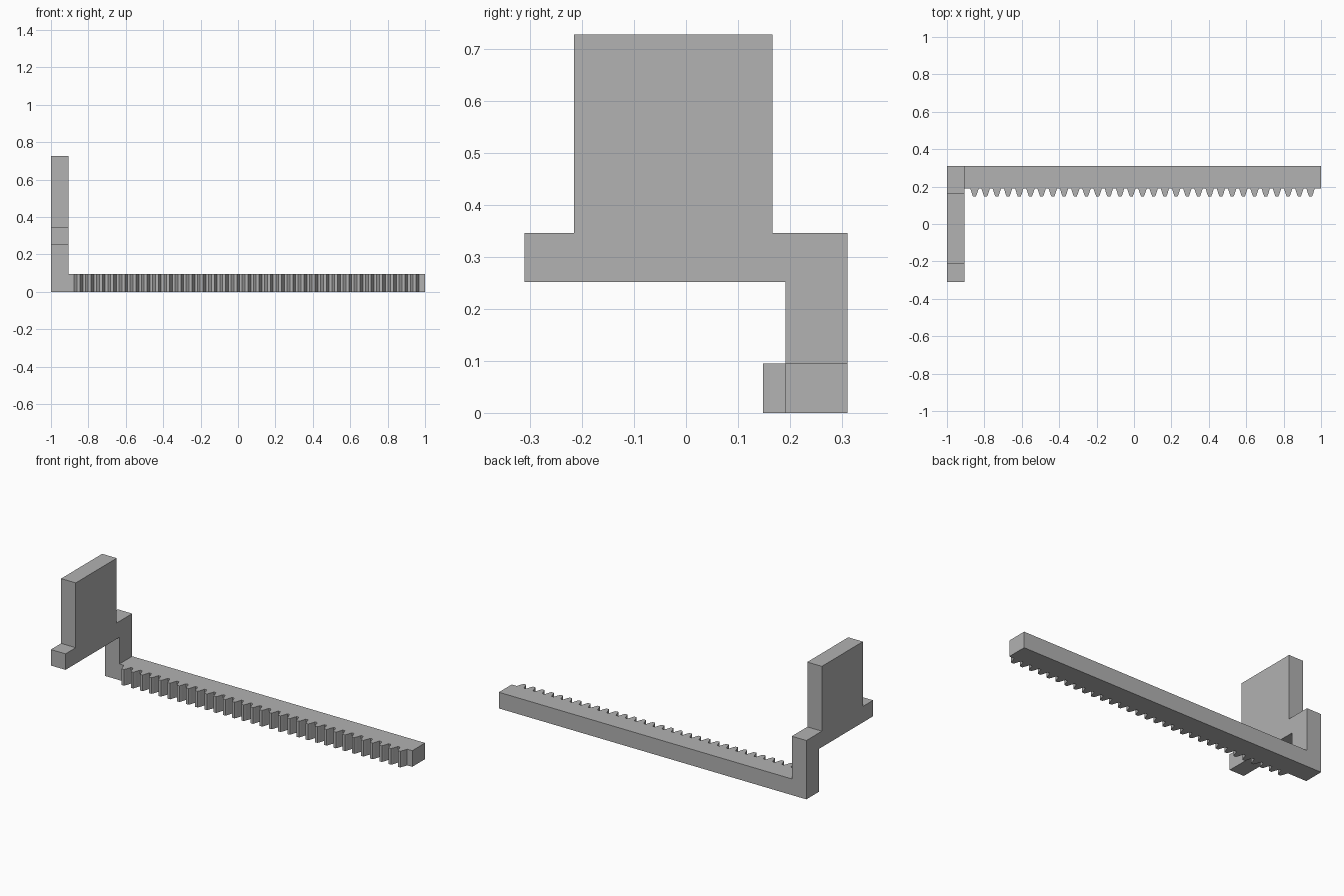
import bpy
import bmesh
from mathutils import Vector

cube = bpy.data.objects.get("Cube")
if cube:
    bpy.data.objects.remove(cube, do_unlink=True)

GREY = (0.445, 0.445, 0.445, 1)
grey = bpy.data.materials.new("plain grey")
grey.use_nodes = True
grey.diffuse_color = GREY
grey.node_tree.nodes["Principled BSDF"].inputs["Base Color"].default_value = GREY


def extrude_profile(name, points, offset):
    """Solid made by sweeping a closed flat outline along an offset."""
    bm = bmesh.new()
    face = bm.faces.new([bm.verts.new(p) for p in points])
    swept = bmesh.ops.extrude_face_region(bm, geom=[face])["geom"]
    verts = [g for g in swept if isinstance(g, bmesh.types.BMVert)]
    bmesh.ops.translate(bm, verts=verts, vec=Vector(offset))
    bmesh.ops.recalc_face_normals(bm, faces=bm.faces)
    mesh = bpy.data.meshes.new(name)
    bm.to_mesh(mesh)
    bm.free()
    mesh.materials.append(grey)
    obj = bpy.data.objects.new(name, mesh)
    bpy.context.collection.objects.link(obj)
    return obj


THICK = 0.095
LEFT, RIGHT = -1.0, 1.0
BACK, ROOT, TIP = 0.31, 0.191, 0.148

# End plate: post, crossbar and tall panel in one outline
plate = [(BACK, 0), (BACK, 0.346), (0.166, 0.346), (0.166, 0.727),
         (-0.215, 0.727), (-0.215, 0.346), (-BACK, 0.346),
         (-BACK, 0.252), (ROOT, 0.252), (ROOT, 0)]
extrude_profile("end_plate", [(LEFT, y, z) for y, z in plate], (THICK, 0, 0))

# Toothed rack: bar outline with slightly rounded tooth flanks
TEETH, FIRST, PITCH = 31, -0.853, 0.0599
flank = [(0.023, ROOT), (0.018, 0.176), (0.013, 0.160), (0.008, TIP)]
tooth = [(-w, y) for w, y in flank] + [(w, y) for w, y in reversed(flank)]

start = LEFT + THICK
rack = [(start, BACK), (start, ROOT)]
for i in range(TEETH):
    rack += [(FIRST + i * PITCH + dx, y) for dx, y in tooth]
rack += [(RIGHT, ROOT), (RIGHT, BACK)]
extrude_profile("toothed_rack", [(x, y, 0) for x, y in rack], (0, 0, THICK))
